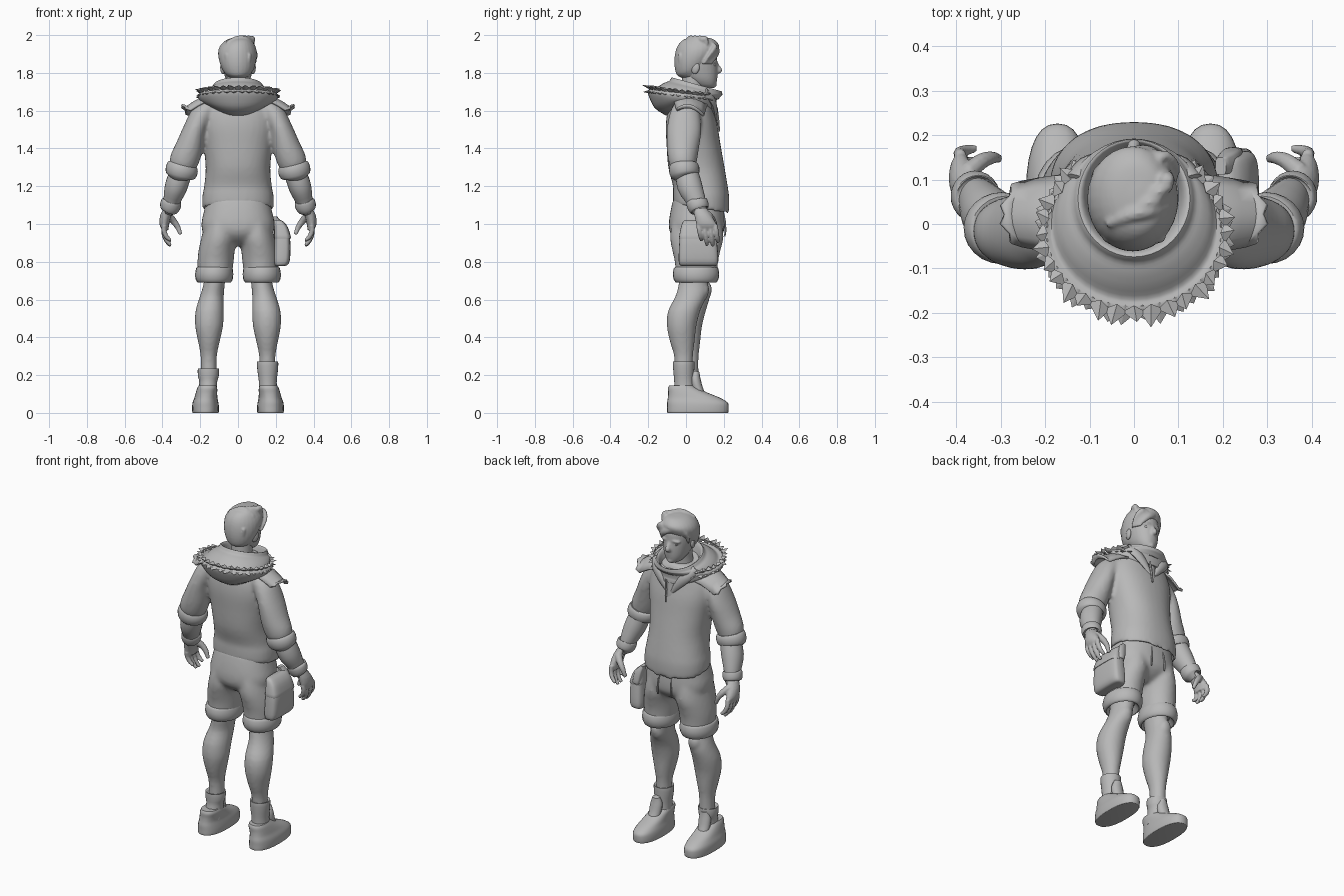
import bpy, bmesh, math
from mathutils import Vector, Matrix

grey = bpy.data.materials.new("plain grey")
grey.diffuse_color = (0.48, 0.48, 0.48, 1)


def finish(name, bm, smooth=True):
    bmesh.ops.recalc_face_normals(bm, faces=bm.faces)
    me = bpy.data.meshes.new(name)
    bm.to_mesh(me)
    bm.free()
    ob = bpy.data.objects.new(name, me)
    bpy.context.collection.objects.link(ob)
    me.materials.append(grey)
    if smooth:
        bpy.ops.object.select_all(action='DESELECT')
        ob.select_set(True)
        bpy.context.view_layer.objects.active = ob
        bpy.ops.object.shade_smooth_by_angle(angle=math.radians(50))
    return ob


def fuse(name, obs, voxel=.011, rounds=5):
    """Join overlapping parts into one soft skin."""
    bpy.ops.object.select_all(action='DESELECT')
    for o in obs:
        o.select_set(True)
    bpy.context.view_layer.objects.active = obs[0]
    bpy.ops.object.join()
    ob = obs[0]
    ob.name = name
    m = ob.modifiers.new("skin", 'REMESH')
    m.mode = 'VOXEL'
    m.voxel_size = voxel
    m.use_smooth_shade = True
    m = ob.modifiers.new("soften", 'SMOOTH')
    m.factor = .5
    m.iterations = rounds
    return ob


def spline(rows, steps):
    """Catmull-Rom through rows of numbers."""
    out = []
    for i in range(len(rows) - 1):
        p = [rows[max(0, min(len(rows) - 1, i + k))] for k in (-1, 0, 1, 2)]
        for s in range(steps):
            t = s / steps
            out.append([0.5 * (2 * b + (c - a) * t + (2 * a - 5 * b + 4 * c - d) * t * t
                               + (3 * b - a - 3 * c + d) * t ** 3) for a, b, c, d in zip(*p)])
    return out + [list(rows[-1])]


def loft(name, rings, n=24, steps=3, power=2.0, orient=False):
    """Rings are x, y, z, rx, ry, tilt, back drop."""
    rows = spline([list(r) + [0] * (7 - len(r)) for r in rings], steps)
    bm = bmesh.new()
    loops = []
    for i, (x, y, z, rx, ry, tilt, drop) in enumerate(rows):
        u, v = Vector((1, 0, 0)), Vector((0, 1, 0))
        if orient:
            t = Vector(rows[min(i + 1, len(rows) - 1)][:3]) - Vector(rows[max(i - 1, 0)][:3])
            t.normalize()
            ref = v if abs(t.y) < 0.9 else Vector((0, 0, 1))
            u = ref.cross(t).normalized()
            v = t.cross(u)
        loop = []
        for k in range(n):
            a = 2 * math.pi * k / n
            c, s = math.cos(a), math.sin(a)
            c2 = math.copysign(abs(c) ** (2 / power), c)
            s2 = math.copysign(abs(s) ** (2 / power), s)
            p = Vector((x, y, z)) + u * rx * c2 + v * ry * s2
            p.z += tilt * ry * s2 - drop * max(0, -s) ** 1.5
            loop.append(bm.verts.new(p))
        loops.append(loop)
    for a, b in zip(loops, loops[1:]):
        for k in range(n):
            bm.faces.new((a[k], a[(k + 1) % n], b[(k + 1) % n], b[k]))
    bm.faces.new(loops[0])
    bm.faces.new(loops[-1])
    return finish(name, bm)


def tube(name, pts, n=8, flat=1.0):
    return loft(name, [(x, y, z, r, r * flat) for x, y, z, r in pts], n, 3, orient=True)


def side_loft(name, s, rings, **kw):
    return loft(name, [(s * r[0],) + tuple(r[1:]) for r in rings], **kw)


def blob(name, loc, size, rot=(0, 0, 0)):
    bm = bmesh.new()
    bmesh.ops.create_uvsphere(bm, u_segments=16, v_segments=10, radius=1)
    bm.transform(Matrix.LocRotScale(Vector(loc), Matrix.Rotation(rot[2], 3, 'Z') @ Matrix.Rotation(rot[1], 3, 'Y')
                                    @ Matrix.Rotation(rot[0], 3, 'X'), Vector(size)))
    return finish(name, bm)


# head, face and neck
loft("neck", [(0, .03, 1.64, .07, .07), (0, .035, 1.72, .058, .06), (0, .045, 1.80, .058, .065)])
head = [loft("head", [(0, .12, 1.72, .018, .025), (0, .105, 1.732, .042, .052), (0, .085, 1.765, .064, .08),
                      (0, .068, 1.81, .077, .1), (0, .06, 1.86, .085, .106), (0, .055, 1.91, .086, .106),
                      (0, .052, 1.955, .068, .085), (0, .05, 1.98, .02, .03)], 28, 3, 2.15),
        tube("nose", [(0, .155, 1.86, .009), (0, .17, 1.83, .012), (0, .177, 1.812, .016), (0, .155, 1.80, .011)]),
        blob("upper_lip", (0, .158, 1.781), (.026, .010, .007)), blob("lower_lip", (0, .156, 1.769), (.022, .010, .007)),
        blob("chin", (0, .142, 1.738), (.024, .022, .018))]
for s, side in ((-1, "left"), (1, "right")):
    head.append(blob(side + "_brow", (s * .036, .152, 1.862), (.028, .013, .008), (0, s * .12, s * -.3)))
    blob(side + "_ear", (s * .081, .05, 1.825), (.012, .022, .032), (-.2, 0, s * -.3))
    blob(side + "_eye", (s * .034, .148, 1.842), (.016, .011, .008))
fuse("head", head, .006, 3)

# swept hair: cap, side fringe and crown locks in one soft mass
hair = [loft("hair", [(0, .045, 1.785, .06, .06, .25), (0, .045, 1.825, .084, .092, .42), (-.002, .052, 1.875, .1, .113, .34),
                      (-.003, .058, 1.92, .101, .117, .2), (0, .06, 1.955, .085, .103, .1),
                      (.008, .06, 1.98, .056, .072, .05), (.015, .06, 1.99, .015, .02)], 28)]
for i in range(4):
    d = i * .026
    hair.append(tube("fringe", [(-.05 + d, .10, 1.955, .018), (-.02 + d, .152, 1.938, .02),
                                (.025 + d * .75, .166 - d * .35, 1.912, .018), (.055 + d * .45, .152 - d * .5, 1.878, .013),
                                (.07 + d * .25, .13 - d * .5, 1.845, .006)], 8, .7))
    hair.append(tube("crown_lock", [(-.06 + d, .0 + d * .6, 1.955, .012), (-.01 + d, .02 + d * .8, 1.977, .018),
                                    (.035 + d * .5, .03 + d * .9, 1.978, .018), (.078, .04 + d * .9, 1.95, .01)]))
    hair.append(tube("nape_lock", [(-.06 + d * 1.55, -.03, 1.9, .012), (-.055 + d * 1.4, -.045 + abs(d - .039) * .4, 1.86, .013),
                                   (-.045 + d * 1.2, -.033 + abs(d - .039) * .3, 1.80, .005)]))
hair.append(tube("side_lock", [(-.04, .13, 1.95, .016), (-.07, .125, 1.92, .018), (-.085, .105, 1.88, .013), (-.082, .095, 1.84, .006)], 8, .7))
fuse("hair", hair, .006, 3)

# pullover with full sleeves
top_parts = [loft("pullover", [(0, .075, 1.13, .165, .125, -.15), (0, .08, 1.077, .178, .14, -.15), (0, .08, 1.09, .189, .148, -.15),
                  (0, .08, 1.15, .188, .149, -.1), (0, .076, 1.20, .179, .146, -.05),
                  (0, .055, 1.30, .171, .149), (0, .04, 1.42, .184, .143), (0, .03, 1.52, .198, .137),
                  (0, .025, 1.60, .19, .122), (0, .03, 1.66, .15, .105), (0, .035, 1.70, .09, .08)], 36, 3, 2.25)]
for s in (-1, 1):
    top_parts.append(side_loft("sleeve", s, [(.13, 0, 1.63, .04, .06), (.185, -.005, 1.585, .06, .08), (.228, -.01, 1.5, .062, .092),
                     (.26, -.017, 1.4, .074, .085), (.287, -.016, 1.33, .077, .075), (.298, -.005, 1.28, .06, .06)], orient=True))
fuse("pullover", top_parts)

# hood with stand-up collar
loft("hood", [(0, .06, 1.69, .10, .11, -.28), (0, .06, 1.728, .112, .121, -.28), (0, .058, 1.739, .126, .132, -.28),
              (0, .052, 1.722, .138, .14, -.26), (0, .038, 1.714, .155, .152, -.22), (0, .02, 1.702, .172, .162, -.18),
              (0, -.0, 1.685, .186, .17, -.15), (0, -.01, 1.692, .2, .178, -.12), (0, -.02, 1.68, .213, .183, -.12),
              (0, -.015, 1.655, .205, .176, -.12, .015), (0, .0, 1.64, .185, .163, -.1, .045),
              (0, .03, 1.62, .14, .135, -.1, .06)], 40, 3)

# jagged fur trim round the hood edge
bm = bmesh.new()
N = 32
for row, (z, out, up) in enumerate(((1.70, .034, .010), (1.682, .030, -.008))):
    for k in range(N):
        a = 2 * math.pi * (k + row * .5) / N
        if math.sin(a) > .8:
            continue
        def at(ang, grow, h):
            y = -.02 + (.183 + grow) * math.sin(ang)
            return bm.verts.new(((.208 + grow * .7) * math.cos(ang), y, z + h - .12 * (y + .02)))
        w = 1.3 * math.pi / N
        base = [at(a - w, -.004, 0), at(a, -.02, .014), at(a + w, -.004, 0), at(a, -.014, -.012)]
        tip = at(a + .03 * (-1) ** k, out * (.75 + .25 * math.sin(k * 2.3)), up)
        for i in range(4):
            bm.faces.new((base[i], base[(i + 1) % 4], tip))
        bm.faces.new(base)
finish("fur_trim", bm, False)

# front neck opening: lapels and hanging placket
for s, side in ((-1, "left"), (1, "right")):
    tube(side + "_lapel", [(s * .135, .10, 1.70, .026), (s * .10, .135, 1.66, .032), (s * .058, .15, 1.61, .026),
                           (s * .015, .157, 1.55, .01)], 8, .6)
tube("placket", [(0, .145, 1.68, .03), (0, .148, 1.61, .026), (0, .158, 1.53, .02), (0, .165, 1.48, .005)], 8, .4)
tube("zip_pull", [(.02, .162, 1.62, .006), (.016, .17, 1.55, .007), (.014, .176, 1.49, .005)], 6)


def shoulder_flap(s, side):
    bm = bmesh.new()
    rows = []
    for i, (x, z, jag) in enumerate(((.15, 1.675, 0), (.2, 1.662, 0), (.24, 1.64, 0), (.275, 1.617, 0), (.302, 1.628, .012))):
        rows.append([])
        for k in range(7):
            t = k / 3 - 1
            rows[-1].append(bm.verts.new((s * (x - .025 * t * t - jag * (k % 2)), .022 + t * (.09 - .025 * i / 4),
                                          z - .03 * t * t - .015 * t)))
    for a, b in zip(rows, rows[1:]):
        for k in range(6):
            bm.faces.new((a[k], a[k + 1], b[k + 1], b[k]))
    m = finish(side + "_shoulder_flap", bm).modifiers.new("thickness", 'SOLIDIFY')
    m.thickness = .012
    m.offset = 0


shorts = []
for s, side in ((-1, "left"), (1, "right")):
    shoulder_flap(s, side)
    # rolled cuff, forearm and wrist band
    side_loft(side + "_sleeve_cuff", s, [(.288, -.012, 1.32, .06, .058), (.29, -.012, 1.312, .079, .075), (.298, -.009, 1.285, .086, .081),
              (.305, -.005, 1.255, .077, .073), (.306, -.004, 1.25, .055, .055)], orient=True)
    side_loft(side + "_forearm", s, [(.3, .003, 1.28, .058, .06), (.327, .02, 1.2, .06, .066), (.348, .05, 1.13, .047, .053),
              (.362, .068, 1.07, .034, .042)], orient=True)
    side_loft(side + "_wrist_band", s, [(.352, .055, 1.125, .044, .048), (.353, .056, 1.12, .053, .056), (.358, .064, 1.095, .055, .057),
              (.362, .07, 1.075, .047, .051), (.363, .071, 1.073, .03, .04)], orient=True)
    # hand
    hand = [side_loft("palm", s, [(.364, .072, 1.085, .03, .038), (.382, .09, 1.045, .03, .046), (.39, .107, 1.0, .026, .053),
                      (.385, .112, .968, .017, .048)], n=16)]
    for y, ln in ((.066, .062), (.096, .085), (.126, .088), (.154, .07)):
        hand.append(tube("finger", [(s * .39, y, .995, .014), (s * .392, y + .006, .995 - ln * .5, .014),
                                    (s * .378, y + .012, .985 - ln * .85, .0125), (s * .356, y + .016, .985 - ln * 1.15, .009)]))
    hand.append(tube("thumb", [(s * .375, .115, 1.05, .022), (s * .345, .14, 1.02, .019), (s * .32, .149, .985, .015),
                               (s * .304, .147, .945, .01)]))
    fuse(side + "_hand", hand, .005, 2)

    # shorts leg and turned-up hem
    shorts.append(side_loft("shorts_leg", s, [(.09, .057, 1.03, .08, .13), (.10, .057, .93, .094, .142), (.113, .055, .86, .096, .128),
                  (.119, .055, .80, .096, .115), (.122, .055, .73, .09, .11)]))
    side_loft(side + "_shorts_hem", s, [(.124, .053, .772, .088, .108), (.125, .053, .766, .096, .117), (.126, .053, .735, .101, .123),
              (.126, .053, .705, .097, .117), (.126, .053, .69, .082, .102), (.125, .05, .72, .06, .08)])
    # lower leg, with the left one slightly forward
    f = .03 if s < 0 else 0
    fuse(side + "_leg", [
        side_loft("leg", s, [(.122, .045, .75, .06, .08), (.125, .04, .69, .056, .078), (.138, .027 + f * .6, .62, .063, .082),
                  (.15, -.01 + f, .54, .075, .085), (.153, -.023 + f, .46, .074, .078), (.154, -.02 + f, .38, .058, .066),
                  (.155, -.013 + f, .30, .043, .05), (.155, -.012 + f, .2, .042, .047)]),
        blob("knee", (s * .132, .085 + f * .5, .635), (.04, .034, .058), (-.35, 0, 0))], .01, 4)
    # sock, shoe and tongue
    top = .235 if s < 0 else .272
    side_loft(side + "_sock", s, [(.157, -.01 + f * .7, top - .01, .04, .045), (.157, -.012 + f * .7, top, .055, .057),
              (.157, -.012 + f * .7, top - .04, .055, .056), (.158, -.01 + f * .5, .16, .047, .052), (.16, -.005, .08, .05, .06)])
    side_loft(side + "_shoe", s, [(.172, .062, 0, .066, .158), (.172, .062, .004, .07, .162), (.172, .063, .03, .071, .163),
              (.172, .06, .055, .068, .16), (.17, .042, .08, .061, .138), (.167, .012, .105, .057, .106),
              (.163, -.015, .13, .053, .08), (.162, -.025, .145, .046, .064)], power=2.4, n=28)
    tube(side + "_shoe_tongue", [(s * .167, .085, .085, .03), (s * .165, .062, .13, .036), (s * .163, .05, .18, .036),
                                 (s * .162, .055, .22, .022)], 12, .75)
    # waist drawstring
    tube(side + "_drawstring", [(s * .035, .19, 1.08, .005), (s * .042, .206, 1.02, .005), (s * .046, .208, .96, .006),
                                (s * .046, .205, .935, .004)], 6)

# seat of the shorts blended into both legs
shorts.append(loft("shorts_seat", [(0, .065, 1.14, .165, .13), (0, .06, 1.07, .18, .142), (0, .057, 1.0, .194, .148),
                                   (0, .057, .95, .18, .14), (0, .057, .91, .10, .105), (0, .057, .885, .04, .06)], 32, 3, 2.3))
fuse("shorts", shorts, .011, 7)

# thigh pouch with flap and strap
loft("thigh_pouch", [(.222, .066, .778, .025, .085), (.228, .066, .785, .036, .1), (.232, .066, .82, .044, .105),
                     (.234, .064, .92, .042, .098), (.224, .064, .98, .033, .088), (.213, .066, 1.01, .024, .08),
                     (.208, .066, 1.02, .012, .065)], 28, 3, 4)
loft("pouch_flap", [(.235, .064, .925, .038, .093), (.236, .064, .927, .045, .101), (.228, .064, .982, .036, .091),
                    (.215, .066, 1.012, .026, .082), (.21, .066, 1.022, .012, .066)], 28, 3, 4)
loft("pouch_strap", [(.222, .145, .93, .012, .022), (.224, .145, .94, .022, .028), (.213, .14, 1.0, .022, .025),
                     (.195, .13, 1.04, .012, .02)], 12, 3, 4)
